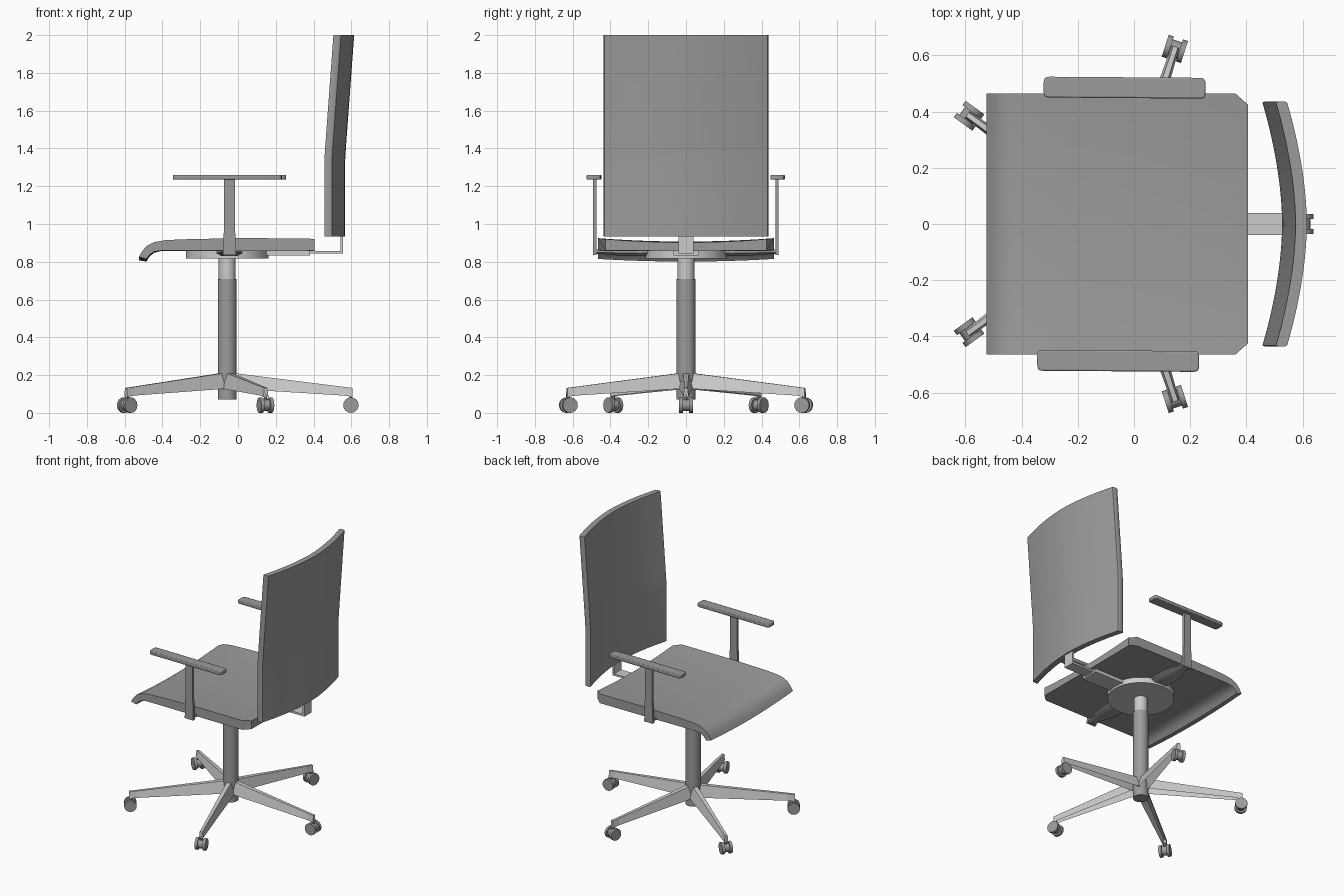
import bpy, bmesh, math
from mathutils import Matrix

if "Cube" in bpy.data.objects:
    bpy.data.objects.remove(bpy.data.objects["Cube"])

CX = -0.057  # axis of the column


def material(name, v):
    m = bpy.data.materials.new(name)
    m.diffuse_color = (v, v, v, 1)
    m.use_nodes = True
    m.node_tree.nodes["Principled BSDF"].inputs["Base Color"].default_value = m.diffuse_color
    return m


DARK = material("dark_grey", 0.33)
LIGHT = material("light_grey", 0.8)


def make(name, verts, faces, mat=None, smooth=None, bevel=0, color=DARK):
    me = bpy.data.meshes.new(name)
    me.from_pydata(verts, [], faces)
    bm = bmesh.new()
    bm.from_mesh(me)
    bmesh.ops.recalc_face_normals(bm, faces=bm.faces)
    bm.to_mesh(me)
    bm.free()
    me.materials.append(color)
    ob = bpy.data.objects.new(name, me)
    bpy.context.collection.objects.link(ob)
    if mat:
        ob.matrix_world = mat
    if bevel:
        m = ob.modifiers.new("bevel", 'BEVEL')
        m.width, m.segments, m.limit_method = bevel, 2, 'ANGLE'
        m.angle_limit = math.radians(60)
    if smooth:
        bpy.ops.object.select_all(action='DESELECT')
        bpy.context.view_layer.objects.active = ob
        ob.select_set(True)
        bpy.ops.object.shade_smooth_by_angle(angle=math.radians(smooth))
    return ob


def loft(name, rings, closed=True, **kw):
    """Skin a list of rings and cap both ends; open rings leave a gap between last and first point."""
    n = len(rings[0])
    verts = [p for r in rings for p in r]
    faces = [(i * n + j, i * n + (j + 1) % n, (i + 1) * n + (j + 1) % n, (i + 1) * n + j)
             for i in range(len(rings) - 1) for j in range(n if closed else n - 1)]
    faces += [tuple(range(n)), tuple(range(len(verts) - n, len(verts)))]
    return make(name, verts, faces, **kw)


def box(name, x0, x1, y0, y1, z0, z1, **kw):
    return loft(name, [[(x0, y0, z), (x1, y0, z), (x1, y1, z), (x0, y1, z)] for z in (z0, z1)], **kw)


def tube(name, r, z0, z1, n=24, **kw):
    ring = [(r * math.cos(i * math.tau / n), r * math.sin(i * math.tau / n)) for i in range(n)]
    return loft(name, [[(x, y, z) for x, y in ring] for z in (z0, z1)], smooth=35, **kw)


axis = Matrix.Translation((CX, 0, 0))

# Column and seat plate
tube("column", 0.05, 0.07, 0.71, mat=axis)
tube("column_upper", 0.045, 0.70, 0.83, mat=axis, color=LIGHT)
tube("seat_plate", 0.218, 0.817, 0.862, n=32, mat=axis, color=LIGHT)


def leg_section(x, top, bot, wt, wb):
    return [(x, -wb, bot), (x, -wt, top), (x, wt, top), (x, wb, bot)]


# Five tapered legs, hollow below, with twin-wheel casters
for k in range(5):
    rot = axis @ Matrix.Rotation(k * math.tau / 5, 4, 'Z')
    loft(f"leg_{k}", [leg_section(0.0, 0.215, 0.13, 0.016, 0.038),
                      leg_section(0.615, 0.138, 0.092, 0.009, 0.016),
                      leg_section(0.663, 0.132, 0.085, 0.009, 0.014)],
         closed=False, mat=rot, color=LIGHT)
    hub = rot @ Matrix.Translation((0.655, 0, 0.041)) @ Matrix.Rotation(math.pi / 2, 4, 'X')
    for s in (-1, 1):
        a, b = sorted((s * 0.017, s * 0.036))
        tube(f"caster_wheel_{k}_{s}", 0.041, a, b, n=16, mat=hub)
    tube(f"caster_hub_{k}", 0.03, -0.018, 0.018, n=12, mat=hub)
    tube(f"caster_stem_{k}", 0.009, 0.04, 0.1, n=8,
         mat=rot @ Matrix.Translation((0.655, 0, 0)))

# Seat: side profile swept across a shallow dish, rear corners cut; underside stays flat
top = [(0.405, 0.92), (0.36, 0.924), (0.0, 0.925), (-0.25, 0.92), (-0.38, 0.915),
       (-0.44, 0.905), (-0.48, 0.886), (-0.505, 0.86), (-0.525, 0.826)]
bottom = [(-0.485, 0.815), (-0.468, 0.837), (-0.445, 0.853), (-0.40, 0.86), (-0.25, 0.86),
          (0.0, 0.858), (0.36, 0.858), (0.405, 0.86)]
sag = [0.018] * len(top) + [0.014, 0.01, 0.006] + [0.002] * 5
rings = []
for i in range(17):
    t = i / 8 - 1
    rings.append([(x, t * (0.425 if x > 0.4 else 0.465), z - s * (1 - t * t))
                  for (x, z), s in zip(top + bottom, sag)])
loft("seat", rings, smooth=35)

# Backrest: curved panel with softened side edges, upper part leaning back
rings = []
for z, dx in ((0.935, 0), (1.33, 0), (1.40, 0.004), (2.0, 0.048)):
    ts = [i / 10 - 1 for i in range(21)]
    arc = [(0.457 + dx + 0.07 * (1 - abs(t) ** 1.8), 0.432 * t) for t in ts]
    f, r = 0.457 + dx, 0.497 + dx
    side = [(f + 0.009, 0.436), (r - 0.009, 0.436)]
    rings.append([(x, y, z) for x, y in arc] + [(x, y, z) for x, y in side] +
                 [(x + 0.04, y, z) for x, y in reversed(arc)] +
                 [(x, -y, z) for x, y in reversed(side)])
loft("backrest", rings, smooth=30)

# Backrest support: block under the seat, flat bar and upright
box("support_block", 0.10, 0.38, -0.065, 0.065, 0.832, 0.862, color=LIGHT)
prof = [(0.14, 0.843), (0.557, 0.843), (0.557, 0.96), (0.543, 0.96), (0.543, 0.857), (0.14, 0.857)]
loft("support_bar", [[(x, y, z) for x, z in prof] for y in (-0.04, 0.04)], color=LIGHT)

# Armrests: the second is the first turned half way round
for k, name in enumerate(("left", "right")):
    turn = Matrix.Translation((-0.045, -0.001, 0)) @ Matrix.Rotation(k * math.pi, 4, 'Z')
    # pad outline: long bar with tight round ends, slightly bowed
    outline = []
    for x0, a0 in ((0.28, -90), (-0.257, 90)):
        for i in range(9):
            a = math.radians(a0 + i * 22.5)
            c, s = math.cos(a), math.sin(a)
            outline.append((x0 + 0.02 * math.copysign(abs(c) ** 0.7, c),
                            0.488 + 0.037 * math.copysign(abs(s) ** 0.5, s)))
    outline = [(x, y - 0.05 * x * x * (x > 0)) for x, y in outline]
    loft(f"{name}_arm_pad", [[(x, y, z) for x, y in outline] for z in (1.235, 1.26)],
         mat=turn, bevel=0.005, smooth=35)
    loft(f"{name}_arm_post", [[(-w, 0.474, z), (w, 0.474, z), (w, 0.492, z), (-w, 0.492, z)]
                              for z, w in ((0.836, 0.034), (1.0, 0.029), (1.24, 0.029))], mat=turn)
    loft(f"{name}_arm_bracket",
         [[(-w, y, 0.865), (-w, y, (b + 0.86) / 2), (-w * 0.6, y, b), (w * 0.6, y, b),
           (w, y, (b + 0.86) / 2), (w, y, 0.865)]
          for y, w, b in ((0.15, 0.055, 0.834), (0.24, 0.068, 0.83), (0.34, 0.062, 0.832),
                          (0.43, 0.036, 0.84), (0.485, 0.034, 0.84))], mat=turn, smooth=35)
